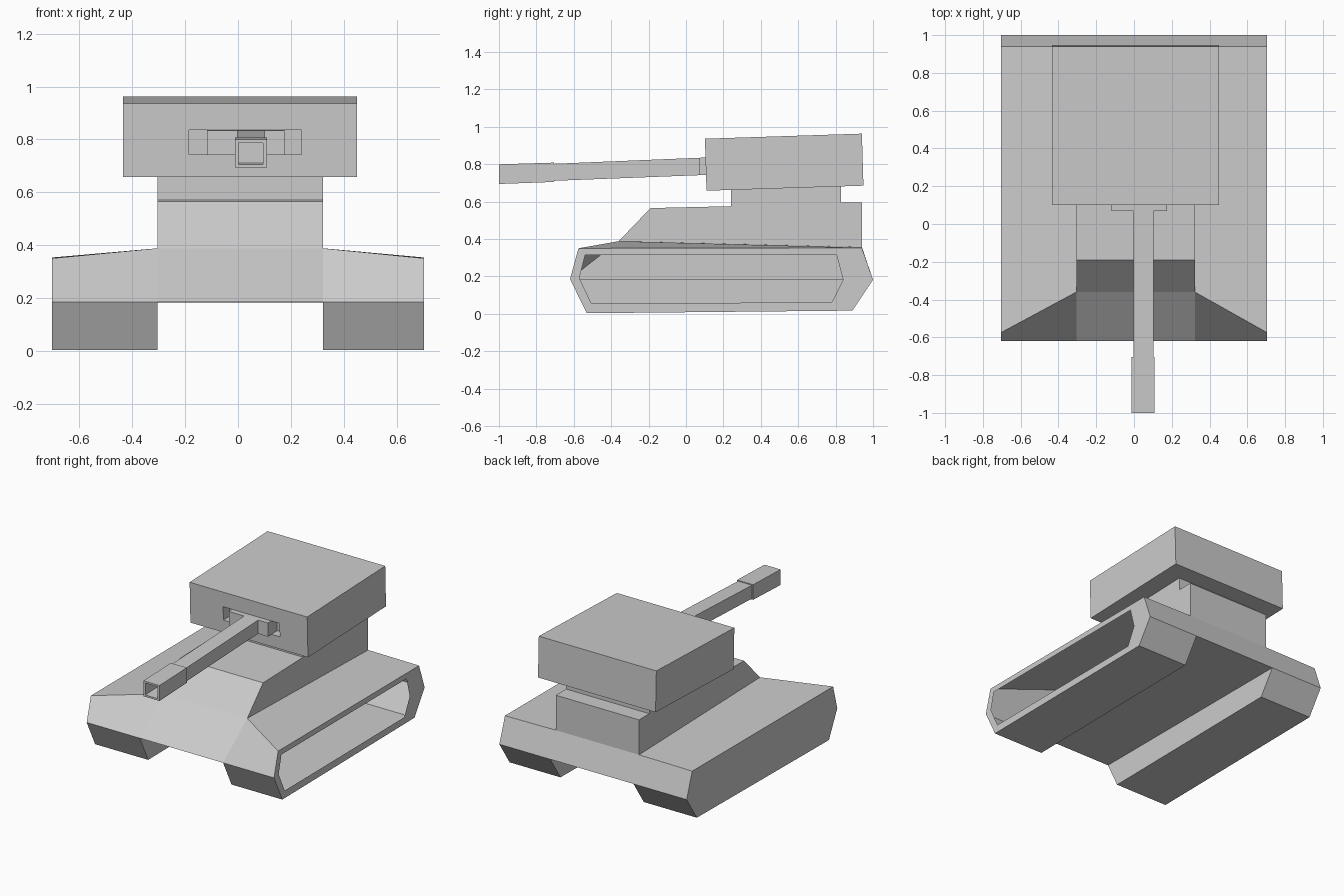
import bpy, bmesh

if "Cube" in bpy.data.objects:
    bpy.data.objects.remove(bpy.data.objects["Cube"])


def finish(name, bm):
    bmesh.ops.remove_doubles(bm, verts=bm.verts, dist=0.0005)
    bmesh.ops.recalc_face_normals(bm, faces=bm.faces)
    mesh = bpy.data.meshes.new(name)
    bm.to_mesh(mesh)
    bm.free()
    obj = bpy.data.objects.new(name, mesh)
    bpy.context.collection.objects.link(obj)
    return obj


def section(bm, x, pts):
    return [bm.verts.new((x, y, z)) for y, z in pts]


def bridge(bm, a, b, closed=True):
    n = len(a)
    for i in range(n if closed else n - 1):
        j = (i + 1) % n
        bm.faces.new((a[i], a[j], b[j], b[i]))


def rect_loft(name, rings, cap_start=True, cap_end=True):
    """Rectangular rings (y, x0, x1, z0, z1) joined in order along the model's length."""
    bm = bmesh.new()
    loops = []
    for y, x0, x1, z0, z1 in rings:
        loops.append([bm.verts.new(p) for p in
                      ((x0, y, z0), (x1, y, z0), (x1, y, z1), (x0, y, z1))])
    for a, b in zip(loops, loops[1:]):
        bridge(bm, a, b)
    if cap_start:
        bm.faces.new(loops[0])
    if cap_end:
        bm.faces.new(loops[-1])
    return finish(name, bm)


# Hull shell: side profiles run nose -> top front -> top rear -> tail -> belly
XL, XR = -0.305, 0.322
nose, tail = (-0.62, 0.185), (1.0, 0.182)
bottom = [(0.89, 0.017), (-0.53, 0.003)]
outer = [nose, (-0.575, 0.35), (0.94, 0.353), tail] + bottom
inner = [nose, (-0.36, 0.388), (0.94, 0.357), tail] + bottom
cabin = [(-0.36, 0.388), (-0.19, 0.565), (0.24, 0.575), (0.24, 0.664),
         (0.83, 0.681), (0.83, 0.595), (0.94, 0.595), (0.94, 0.357)]
opening = [(-0.57, 0.19), (-0.54, 0.313), (0.805, 0.315), (0.84, 0.182),
           (0.78, 0.062), (-0.505, 0.054)]

bm = bmesh.new()
for x_in, x_out in ((XL, -0.705), (XR, 0.705)):
    a, b = section(bm, x_in, inner), section(bm, x_out, outer)
    bottom_z = 0.003
    bridge(bm, a, b)
    bm.faces.new((a[0], a[3], a[4], a[5]))            # inner track wall
    bm.faces.new(section(bm, x_in, cabin))            # cabin side
    if x_out < 0:
        bm.faces.new(b)                               # closed left side
    else:
        bridge(bm, b, section(bm, x_out, opening))    # open right side rim
# middle: front plate, cabin top and rear plate, then the belly
path = [nose] + cabin + [tail]
bridge(bm, section(bm, XL, path), section(bm, XR, path))
finish("hull", bm)

# Turret with the gun slot sunk into its front
turret = rect_loft("turret", [
    (0.945, -0.435, 0.45, 0.685, 0.963),
    (0.105, -0.435, 0.45, 0.658, 0.936),
    (0.105, -0.185, 0.24, 0.743, 0.835),
    (0.17, -0.185, 0.24, 0.743, 0.835)])
for v in turret.data.vertices:
    v.co.y += (0.81 - v.co.z) * 0.03

# Mantlet and barrel with a hollow muzzle
rect_loft("gun", [
    (0.17, -0.118, 0.176, 0.743, 0.837),
    (0.07, -0.118, 0.176, 0.741, 0.834),
    (0.07, -0.003, 0.102, 0.741, 0.834),
    (-0.705, -0.003, 0.102, 0.711, 0.802),
    (-0.705, -0.012, 0.109, 0.705, 0.808),
    (-1.0, -0.012, 0.109, 0.694, 0.799),
    (-1.0, 0.002, 0.095, 0.706, 0.787),
    (-0.75, 0.002, 0.095, 0.715, 0.796)], cap_start=False)
